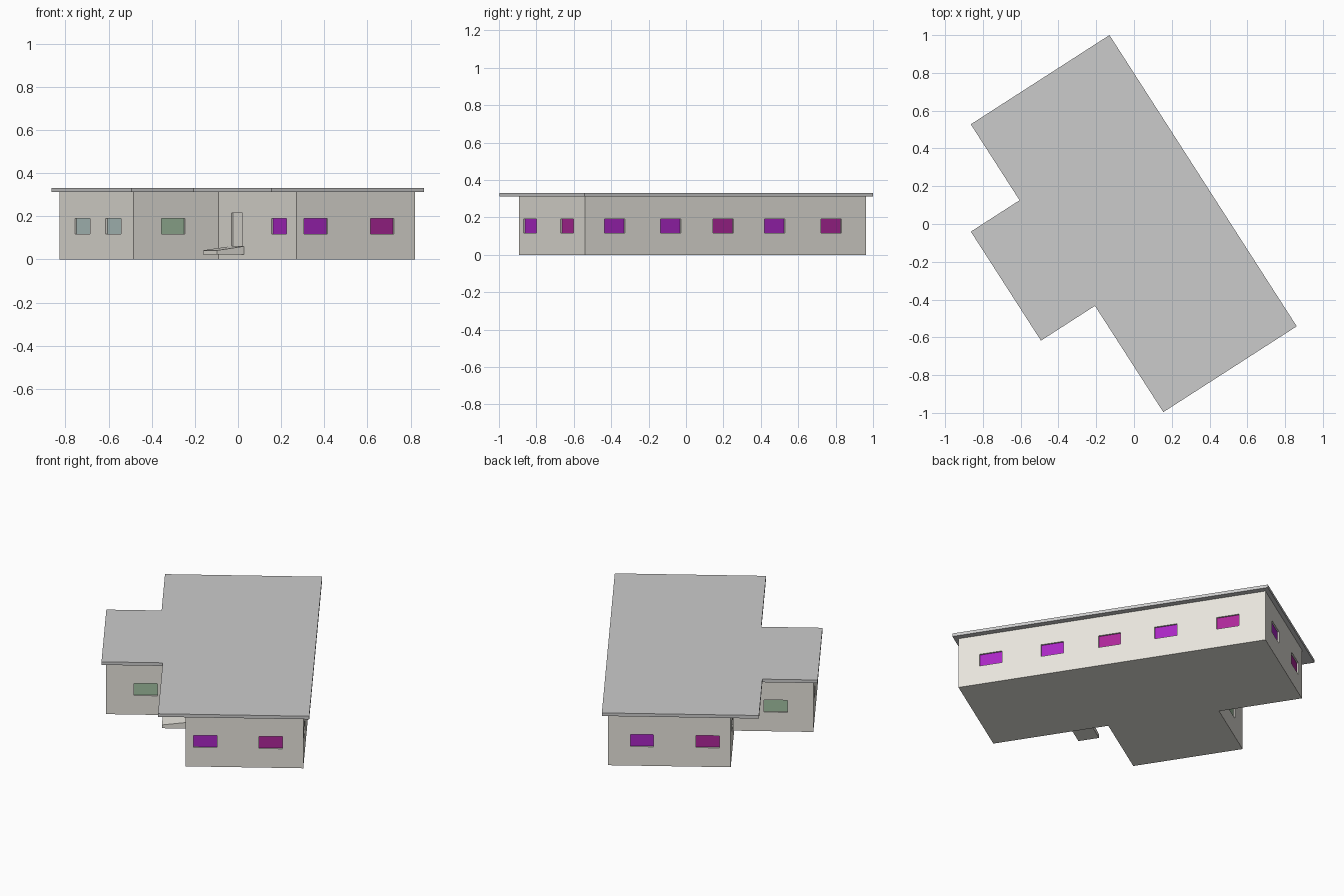
import bpy, bmesh

if "Cube" in bpy.data.objects:
    bpy.data.objects.remove(bpy.data.objects["Cube"])

# Building frame: u runs along the long side, v across it towards the entrance
OX, OY = -0.13, 1.0
C, S = 0.541, 0.841


def world(u, v, z):
    return (OX + C * u - S * v, OY - S * u - C * v, z)


def material(name, rgb):
    m = bpy.data.materials.new(name)
    m.diffuse_color = (*rgb, 1)
    m.use_nodes = True
    m.node_tree.nodes["Principled BSDF"].inputs["Base Color"].default_value = m.diffuse_color
    return m


def make(name, bm, mat=None):
    bmesh.ops.recalc_face_normals(bm, faces=bm.faces)
    me = bpy.data.meshes.new(name)
    bm.to_mesh(me)
    bm.free()
    ob = bpy.data.objects.new(name, me)
    bpy.context.collection.objects.link(ob)
    if mat:
        me.materials.append(mat)
    return ob


def prism(bm, outline, z0, z1):
    """Extrude a (u, v) outline between two heights."""
    low = [bm.verts.new(world(u, v, z0)) for u, v in outline]
    high = [bm.verts.new(world(u, v, z1)) for u, v in outline]
    bm.faces.new(low)
    bm.faces.new(high)
    n = len(outline)
    for i in range(n):
        j = (i + 1) % n
        bm.faces.new((low[i], low[j], high[j], high[i]))


def slab(axis, side, pos, mid, w, a, b):
    """Outline of a box on a wall, spanning depth a..b measured inward."""
    d0, d1 = pos - side * a, pos - side * b
    m0, m1 = mid - w / 2, mid + w / 2
    if axis == 'v':
        return [(m0, d0), (m1, d0), (m1, d1), (m0, d1)]
    return [(d0, m0), (d1, m0), (d1, m1), (d0, m1)]


cream = material("cream_wall", (0.80, 0.78, 0.72))
violet = material("violet_glass", (0.40, 0.02, 0.55))
plum = material("plum_glass", (0.42, 0.02, 0.32))
green = material("green_glass", (0.36, 0.53, 0.36))
teal = material("teal_glass", (0.45, 0.57, 0.55))

# Wall block
U0, U1, V0, VA, VB, VW = 0.024, 1.808, 0.034, 0.715, 0.687, 1.155
W0, W1 = 0.505, 1.14
bm = bmesh.new()
prism(bm, [(U0, V0), (U1, V0), (U1, VB), (W1, VB), (W1, VW),
           (W0, VW), (W0, VA), (U0, VA)], 0, 0.313)
walls = make("walls", bm, cream)

# Overhanging flat roof
bm = bmesh.new()
prism(bm, [(0, 0), (1.833, 0), (1.833, 0.84), (1.164, 0.84), (1.164, 1.18),
           (0.478, 1.18), (0.478, 0.873), (0, 0.873)], 0.312, 0.331)
make("roof", bm)

# Openings: wall axis, outward side, wall position, [(centre, glass)]
rows = [
    ('v', -1, V0, [(1.62, violet), (1.263, violet), (0.93, plum),
                   (0.603, violet), (0.243, plum)]),
    ('u', 1, U1, [(0.579, violet), (0.214, plum)]),
    ('u', -1, U0, [(0.222, violet), (0.587, plum)]),
    ('u', 1, W1, [(0.936, green)]),
    ('u', -1, W0, [(0.945, green)]),
    ('v', 1, VW, [(0.704, teal), (0.967, teal)]),
    ('v', 1, VB, [(1.66, violet)]),
    ('v', 1, VA, [(0.27, teal)]),
]
cut = bmesh.new()
for axis, side, pos, items in rows:
    for mid, glass in items:
        prism(cut, slab(axis, side, pos, mid, 0.13, -0.01, 0.011), 0.117, 0.191)
        bm = bmesh.new()
        prism(bm, slab(axis, side, pos, mid, 0.13, 0.009, 0.012), 0.117, 0.191)
        make("window_pane", bm, glass)

# Recessed door
prism(cut, slab('v', 1, VB, 1.30, 0.095, -0.01, 0.011), 0.062, 0.215)
bm = bmesh.new()
prism(bm, slab('v', 1, VB, 1.30, 0.095, 0.009, 0.012), 0.062, 0.215)
make("door", bm, cream)

# Cut the recesses
cutter = make("recess_cutter", cut)
cutter.hide_render = True
mod = walls.modifiers.new("recesses", 'BOOLEAN')
mod.object = cutter
mod.operation = 'DIFFERENCE'
mod.solver = 'EXACT'
bpy.context.view_layer.objects.active = walls
bpy.ops.object.modifier_apply(modifier=mod.name)
bpy.data.objects.remove(cutter)

# Entrance ramp: wedge dropping away from the door
bm = bmesh.new()
prism(bm, slab('v', 1, VB, 1.30, 0.12, -0.15, 0.005), 0.022, 0.062)
tip = world(1.30, VB + 0.15, 0)
for v in bm.verts:
    if v.co.z > 0.05 and (v.co.x - tip[0]) ** 2 + (v.co.y - tip[1]) ** 2 < 0.065 ** 2:
        v.co.z = 0.042
make("entrance_ramp", bm, cream)
